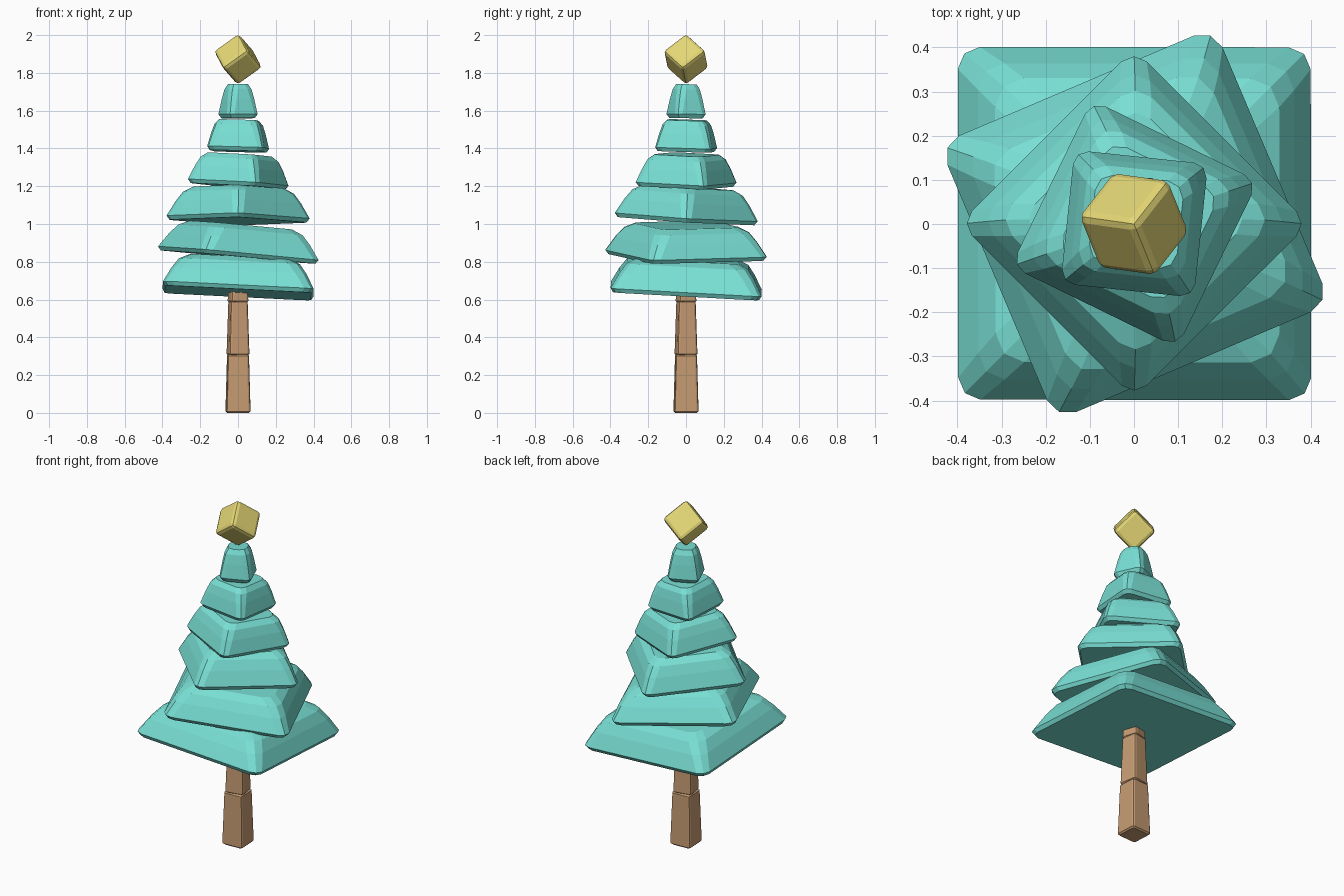
import bpy, bmesh, math
from mathutils import Matrix, Vector

if "Cube" in bpy.data.objects:
    bpy.data.objects.remove(bpy.data.objects["Cube"])


def material(name, color):
    m = bpy.data.materials.new(name)
    m.diffuse_color = (*color, 1)
    m.use_nodes = True
    m.node_tree.nodes["Principled BSDF"].inputs["Base Color"].default_value = m.diffuse_color
    return m


LEAF = material("teal", (0.19, 0.74, 0.66))
WOOD = material("bark", (0.56, 0.33, 0.17))
GOLD = material("gold", (0.78, 0.68, 0.18))


def finish(bm, name, mat, matrix):
    bmesh.ops.recalc_face_normals(bm, faces=bm.faces)
    mesh = bpy.data.meshes.new(name)
    bm.to_mesh(mesh)
    bm.free()
    mesh.materials.append(mat)
    ob = bpy.data.objects.new(name, mesh)
    ob.matrix_world = matrix
    bpy.context.collection.objects.link(ob)
    return ob


def block(name, mat, profile, z, turn=0, slope=(0, 0)):
    """Loft square rings with cut corners; profile rows are (half, height, cut)."""
    bm = bmesh.new()
    rings = []
    for h, height, c in profile:
        ring = []
        for k in range(4):
            rot = Matrix.Rotation(k * math.pi / 2, 3, 'Z')
            for x, y in ((h, h - c), (h - 0.3 * c, h - 0.3 * c), (h - c, h)):
                ring.append(bm.verts.new(rot @ Vector((x, y, height))))
        rings.append(ring)
    for a, b in zip(rings, rings[1:]):
        for i in range(12):
            j = (i + 1) % 12
            bm.faces.new((a[i], a[j], b[j], b[i]))
    bm.faces.new(rings[0][::-1])
    bm.faces.new(rings[-1])
    normal = Vector((-slope[0], -slope[1], 1))
    tilt = Vector((0, 0, 1)).rotation_difference(normal).to_matrix().to_4x4()
    spin = Matrix.Rotation(math.radians(turn), 4, 'Z')
    return finish(bm, name, mat, Matrix.Translation((0, 0, z)) @ tilt @ spin)


# Foliage tiers: half width, top half, height, corner cut, base z, turn, slope
tiers = [
    (0.400, 0.270, 0.180, 0.050, 0.635, 0, (-0.05, -0.055)),
    (0.340, 0.225, 0.170, 0.050, 0.825, 23, (-0.09, -0.01)),
    (0.280, 0.185, 0.178, 0.040, 1.015, 45, (-0.02, -0.06)),
    (0.210, 0.140, 0.168, 0.035, 1.200, 64, (-0.06, -0.025)),
    (0.152, 0.100, 0.165, 0.032, 1.385, 84, (-0.03, -0.03)),
    (0.088, 0.052, 0.180, 0.030, 1.560, 23, (0, -0.01)),
]
for i, (h, t, height, c, z, turn, slope) in enumerate(tiers):
    d = h - t
    profile = [
        (h - 0.012, 0, c),
        (h, 0.12 * height, c),
        (h - 0.32 * d, 0.56 * height, c * 1.2),
        (h - 0.60 * d, 0.85 * height, c * 1.3),
        (t, height, c * 1.2),
    ]
    block(f"foliage_tier_{i + 1}", LEAF, profile, z, turn, slope)

# Trunk segments: bottom half, top half, height, base z, turn
trunk = [
    (0.064, 0.056, 0.31, 0.0, 3),
    (0.054, 0.046, 0.29, 0.305, 10),
    (0.047, 0.040, 0.15, 0.585, 16),
]
for i, (b, t, height, z, turn) in enumerate(trunk):
    e = 0.008
    profile = [(b - e, 0, 0.012), (b, e, 0.012),
               (t, height - e, 0.012), (t - e, height, 0.012)]
    block(f"trunk_segment_{i + 1}", WOOD, profile, z, turn)

# Topper: bevelled cube balanced on one corner
bm = bmesh.new()
bmesh.ops.create_cube(bm, size=0.163)
bmesh.ops.bevel(bm, geom=bm.edges[:], offset=0.02, segments=2,
                profile=0.5, affect='EDGES')
axes = [Vector((math.sqrt(2 / 3) * math.cos(math.radians(a)),
                math.sqrt(2 / 3) * math.sin(math.radians(a)),
                math.sqrt(1 / 3))) for a in (232, 352, 112)]
spin = Matrix(axes).transposed().to_4x4()
finish(bm, "tree_topper", GOLD, Matrix.Translation((0, 0, 1.872)) @ spin)
